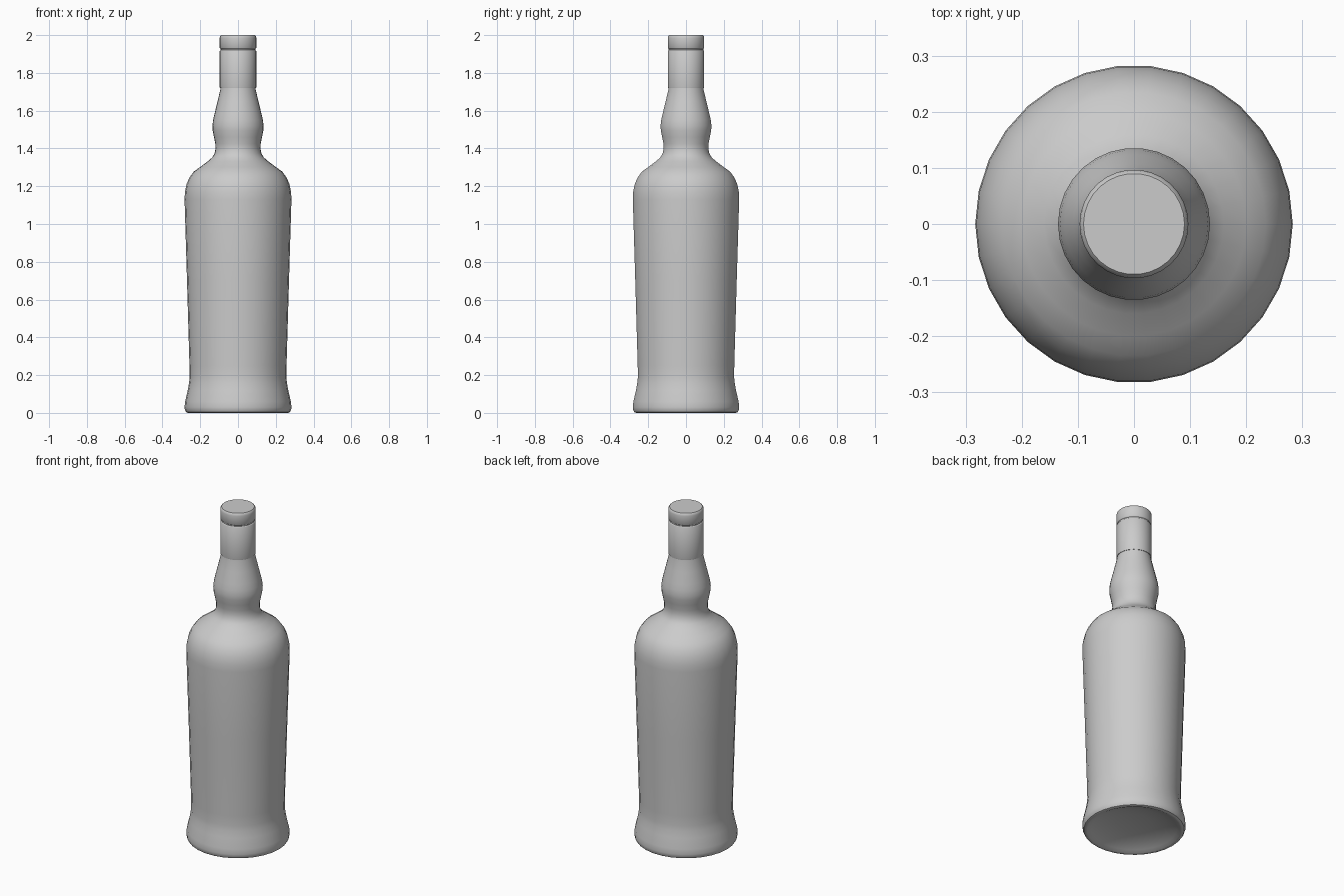
import bpy, bmesh, math

SIDES = 30


def lathe(name, profile, angle=35):
    """Revolve (radius, height) points round z; radius 0 becomes a pole."""
    bm = bmesh.new()
    rings = []
    for r, z in profile:
        if r == 0:
            rings.append([bm.verts.new((0, 0, z))] * SIDES)
        else:
            rings.append([bm.verts.new((r * math.cos(2 * math.pi * i / SIDES),
                                        r * math.sin(2 * math.pi * i / SIDES), z))
                          for i in range(SIDES)])
    for a, b in zip(rings, rings[1:]):
        for i in range(SIDES):
            j = (i + 1) % SIDES
            bm.faces.new(dict.fromkeys((a[i], a[j], b[j], b[i])))
    bmesh.ops.recalc_face_normals(bm, faces=bm.faces)
    mesh = bpy.data.meshes.new(name)
    bm.to_mesh(mesh)
    bm.free()
    ob = bpy.data.objects.new(name, mesh)
    bpy.context.collection.objects.link(ob)
    bpy.ops.object.select_all(action='DESELECT')
    ob.select_set(True)
    bpy.context.view_layer.objects.active = ob
    bpy.ops.object.shade_smooth_by_angle(angle=math.radians(angle))
    return ob


# Glass: hollowed base, flared foot, tapered body, shoulder, bulbed neck
lathe("bottle_glass", [
    (0, 0.05), (0.10, 0.045), (0.18, 0.032), (0.235, 0.012), (0.255, 0.002),
    (0.265, 0.0), (0.275, 0.004), (0.281, 0.015), (0.283, 0.03), (0.280, 0.06),
    (0.266, 0.12), (0.259, 0.16), (0.256, 0.19), (0.257, 0.25), (0.270, 0.70),
    (0.283, 1.13), (0.281, 1.17), (0.273, 1.21), (0.258, 1.245), (0.235, 1.277),
    (0.200, 1.302), (0.160, 1.332), (0.137, 1.352), (0.124, 1.374), (0.119, 1.40),
    (0.120, 1.425), (0.127, 1.46), (0.134, 1.495), (0.1355, 1.52), (0.132, 1.55),
    (0.124, 1.585), (0.108, 1.65), (0.094, 1.71), (0.092, 1.73)])

# Cap: sleeve, thin groove, rounded top
lathe("cap", [
    (0.090, 1.72), (0.096, 1.72), (0.097, 1.725), (0.097, 1.916), (0.095, 1.919),
    (0.092, 1.921), (0.092, 1.927), (0.095, 1.929), (0.097, 1.932), (0.097, 1.985),
    (0.095, 1.994), (0.090, 2.0), (0, 2.0)], 50)
